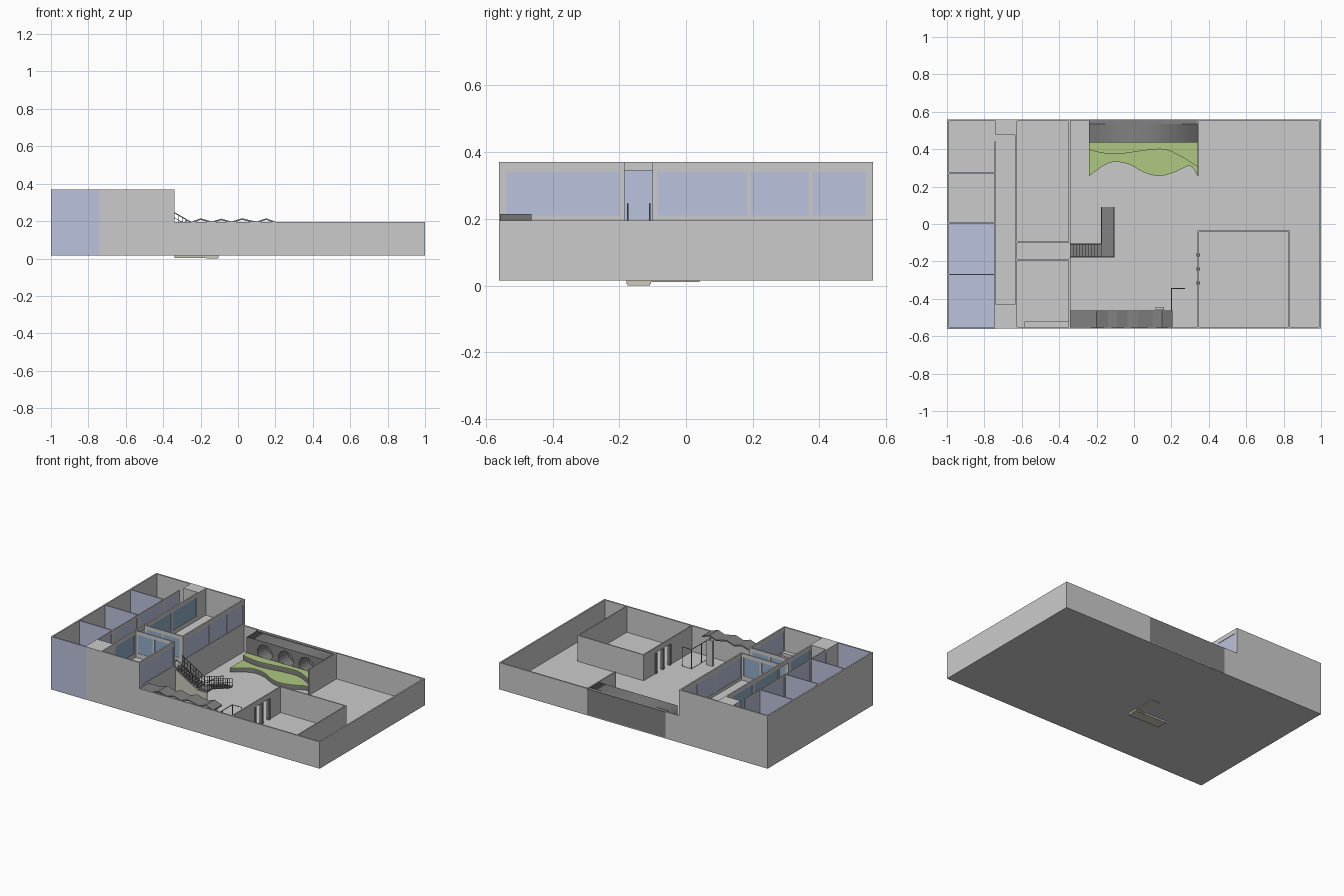
import bpy, bmesh, math
from mathutils import Vector, Matrix

if "Cube" in bpy.data.objects:
    bpy.data.objects.remove(bpy.data.objects["Cube"])

def mat(name, r, g, b):
    m = bpy.data.materials.new(name)
    m.diffuse_color = (r, g, b, 1)
    m.use_nodes = True
    m.node_tree.nodes["Principled BSDF"].inputs["Base Color"].default_value = m.diffuse_color
    return m

BLUE = mat("pale_blue", .50, .54, .72)
STEEL = mat("steel_blue", .28, .42, .58)
GREEN = mat("grass_green", .42, .58, .22)
DARK = mat("dark_grey", .22, .22, .22)
CREAM = mat("cream", .62, .60, .50)
parts = {}

def part(name, m=None):
    if name not in parts:
        parts[name] = (bmesh.new(), m)
    return parts[name][0]

def box(name, x0, x1, y0, y1, z0, z1, m=None):
    M = Matrix.Translation(((x0+x1)/2, (y0+y1)/2, (z0+z1)/2)) @ Matrix.Diagonal((x1-x0, y1-y0, z1-z0, 1))
    bmesh.ops.create_cube(part(name, m), size=1, matrix=M)

def prism(name, pts, place, lo, hi, m=None):
    bm = part(name, m)
    f = bm.faces.new([bm.verts.new(place(a, b, lo)) for a, b in pts])
    r = bmesh.ops.extrude_face_region(bm, geom=[f])
    d = Vector(place(0, 0, hi)) - Vector(place(0, 0, lo))
    bmesh.ops.translate(bm, vec=d, verts=[v for v in r["geom"] if isinstance(v, bmesh.types.BMVert)])

def bar(name, a, b, r=.002, m=None):
    a, b = Vector(a), Vector(b)
    M = Matrix.Translation((a+b)/2) @ (b-a).to_track_quat('Z', 'Y').to_matrix().to_4x4()
    bmesh.ops.create_cone(part(name, m), cap_ends=True, segments=6, radius1=r, radius2=r,
                          depth=(b-a).length, matrix=M)

def window_wall(name, x0, x1, y0, y1, z0, z1, openings, sill, head, glass):
    """Wall running along y, with glazed openings given as (start, end)."""
    box(name, x0, x1, y0, y1, z0, sill)
    box(name, x0, x1, y0, y1, head, z1)
    y = y0
    xm = (x0+x1)/2
    for a, b in openings:
        box(name, x0, x1, y, a, sill, head)
        box(name + "_glass", xm-.002, xm+.002, a, b, sill, head, glass)
        y = b
    box(name, x0, x1, y, y1, sill, head)

XZ = lambda a, b, c: (a, c, b)
XY = lambda a, b, c: (a, b, c)
B, F, U, L, T = .015, .021, .19, .195, .37   # base, floor, upper floor, low wall, top

# ground floor and low outer walls
box("ground_floor", -1, 1, -.56, .56, B, F)
box("outer_wall", -.34, 1, -.56, -.55, B, L)
box("outer_wall", .99, 1, -.55, .56, B, L)
box("outer_wall", .345, .99, .55, .56, B, L)
box("outer_wall", -.34, -.24, .55, .56, B, L)

# tall block shell
box("tall_wall", -1, -.99, -.56, .56, B, T)
box("tall_wall", -.99, -.34, .55, .56, B, T)
box("tall_wall", -.74, -.34, -.56, -.55, B, T)
box("tall_wall", -.585, -.35, -.55, -.52, U, .21)
box("blue_front_wall", -1, -.74, -.561, -.55, B, T, BLUE)
box("upper_floor", -.99, -.35, -.55, .55, U-.012, U)
box("blue_room_floor", -.99, -.745, -.55, .005, U, U+.002, BLUE)
box("lower_hall_wall", -.35, -.34, -.55, .55, F, U)

# upper glazed wall facing the hall, in two runs either side of the stair door
window_wall("hall_window_wall", -.35, -.34, -.56, -.185, U, T, [(-.54, -.2)], .21, .34, BLUE)
window_wall("hall_window_wall", -.35, -.34, -.10, .56, U, T,
            [(-.085, .183), (.195, .367), (.38, .54)], .21, .34, BLUE)

# left row of rooms
for y in (-.27, .003, .275):
    box("room_partition", -.99, -.745, y-.004, y+.004, U, T, BLUE)
window_wall("row_wall", -.747, -.739, -.55, .44, U, T,
            [(-.42, -.29), (-.25, -.02), (.02, .26), (.29, .42)], .2, .355, BLUE)

# corridor end blocks and corridor wall
box("corridor_end", -.74, -.63, .475, .55, U, T)
box("corridor_end", -.74, -.63, -.55, -.43, U, T)
window_wall("corridor_wall", -.635, -.625, -.55, -.185, U, T, [(-.41, -.21)], .22, .345, STEEL)
window_wall("corridor_wall", -.635, -.625, -.095, .55, U, T, [(-.07, .18), (.2, .45)], .22, .345, STEEL)
box("corridor_header", -.635, -.625, -.185, -.095, .345, T)

# passage to the stairs
for y in (-.19, -.095):
    box("passage_wall", -.625, -.35, y-.004, y+.004, U, .22)
    box("passage_wall", -.625, -.35, y-.004, y+.004, .345, T)
    for x in (-.625, -.5, -.365):
        box("passage_wall", x, x+.015, y-.004, y+.004, .22, .345)
    box("passage_glass", -.61, -.365, y-.002, y+.002, .22, .345, STEEL)

# stairs: lower flight along y, landing, upper flight along x
LZ, N = .095, 10
for i in range(N):
    z = F + (LZ-F)*(i+1)/(N+1)
    y = .09 - .195*i/N
    box("stair_treads", -.175, -.105, y-.0195, y, z-.009, z, DARK)
    z = LZ + (U-LZ)*(i+1)/(N+1)
    x = -.175 - .165*i/N
    box("stair_treads", x-.0165, x, -.175, -.105, z-.01, z, DARK)
box("stair_landing", -.175, -.105, -.175, -.105, LZ-.01, LZ, DARK)
box("stair_foot", -.34, -.105, -.178, -.105, .004, B, CREAM)
box("stair_foot", -.172, -.108, -.175, -.108, 0, .006, CREAM)
box("stair_foot", -.172, -.108, -.105, .04, .011, B, CREAM)
prism("stair_side", [(-.34, B), (-.105, B), (-.105, LZ-.01), (-.175, LZ-.01), (-.34, U-.01)],
      XZ, -.18, -.175, CREAM)

# stair railings
def railing(a, b, n):
    a, b, h = Vector(a), Vector(b), Vector((0, 0, .055))
    bar("railing", a+h, b+h, .0025, DARK)
    bar("railing", a+h*.5, b+h*.5, .0015)
    for i in range(n+1):
        p = a.lerp(b, i/n)
        bar("railing", p, p+h, .0018)

railing((-.34, -.175, U), (-.175, -.175, LZ), 8)
railing((-.34, -.108, U), (-.175, -.108, LZ), 8)
railing((-.175, -.175, LZ), (-.107, -.175, LZ), 3)
railing((-.107, -.175, LZ), (-.107, -.105, LZ), 3)
railing((-.107, -.105, LZ), (-.107, .09, F), 8)
railing((-.173, -.105, LZ), (-.173, .09, F), 8)

# porthole wall: filled flat curve with three round holes
cu = bpy.data.curves.new("porthole_wall", 'CURVE')
cu.dimensions, cu.fill_mode, cu.extrude = '2D', 'BOTH', .05
outlines = [[(-.24, F), (.345, F), (.345, U), (-.24, U)]]
for cx in (-.105, .05, .205):
    outlines.append([(cx + .055*math.cos(k*math.pi/16), .115 + .055*math.sin(k*math.pi/16)) for k in range(32)])
for pts in outlines:
    s = cu.splines.new('POLY')
    s.points.add(len(pts)-1)
    s.use_cyclic_u = True
    for p, (a, b) in zip(s.points, pts):
        p.co = (a, b, 0, 1)
cu.materials.append(DARK)
ob = bpy.data.objects.new("porthole_wall", cu)
ob.rotation_euler = (math.pi/2, 0, 0)
ob.location = (0, .485, 0)
bpy.context.collection.objects.link(ob)
box("porthole_back", -.24, .345, .535, .56, B, U+.003, DARK)
box("porthole_side_wall", .34, .348, .26, .55, F, L)

# green wavy tiers, edges smoothed with a spline through a few points
def smooth(p, n=5):
    out = []
    for i in range(len(p)-1):
        q = [Vector(p[max(0, min(len(p)-1, i+k))]) for k in (-1, 0, 1, 2)]
        for j in range(n):
            t = j/n
            out.append(tuple(.5*(2*q[1] + (q[2]-q[0])*t + (2*q[0]-5*q[1]+4*q[2]-q[3])*t*t
                             + (3*q[1]-q[0]-3*q[2]+q[3])*t**3)))
    return out + [p[-1]]

low = [(-.24, .257), (-.155, .316), (-.096, .332), (-.02, .316), (.06, .273), (.14, .257),
       (.22, .278), (.30, .31), (.34, .257)]
high = [(-.24, .396), (-.16, .378), (-.075, .375), (.14, .40), (.245, .364), (.34, .305)]
for nm, edge, z in (("lower_tier", low, .05), ("upper_tier", high, .083)):
    e = smooth(edge) + [(.34, .435), (-.24, .435)]
    prism(nm + "_base", e, XY, F, z-.004, DARK)
    prism(nm + "_grass", e, XY, z-.004, z, GREEN)

# corner room with a door opening
for y0, y1 in ((-.55, -.32), (-.16, -.035)):
    box("corner_room", .34, .348, y0, y1, F, L)
box("corner_room", .348, .832, -.043, -.035, F, L)
box("corner_room", .826, .834, -.55, -.035, F, L)
box("corner_room", .34, .348, -.32, -.16, .16, L)
for y in (-.315, -.24, -.165):
    box("door_posts", .335, .353, y-.008, y+.008, F, .16, DARK)

# thin entrance frame
def frame(a, b, h=.15):
    p = [(*a, F), (*b, F), (*b, h), (*a, h)]
    for i in range(4):
        bar("entrance_frame", p[i], p[(i+1) % 4], .0025, DARK)

frame((.2, -.345), (.27, -.345))
frame((.2, -.345), (.2, -.45))
frame((.2, -.45), (.2, -.55))
box("canopy_post", .115, .16, -.46, -.445, F, .19)

# folded canopy along the front
top = [(-.34, .195), (-.25, .196), (-.2, .215), (-.14, .197), (-.09, .213), (-.035, .197),
       (.02, .215), (.1, .197), (.15, .215), (.205, .195)]
prism("folded_canopy", top + [(x, z-.008) for x, z in reversed(top)], XZ, -.557, -.463, DARK)

for name, (bm, m) in parts.items():
    bmesh.ops.recalc_face_normals(bm, faces=bm.faces)
    me = bpy.data.meshes.new(name)
    bm.to_mesh(me)
    bm.free()
    if m:
        me.materials.append(m)
    bpy.context.collection.objects.link(bpy.data.objects.new(name, me))
